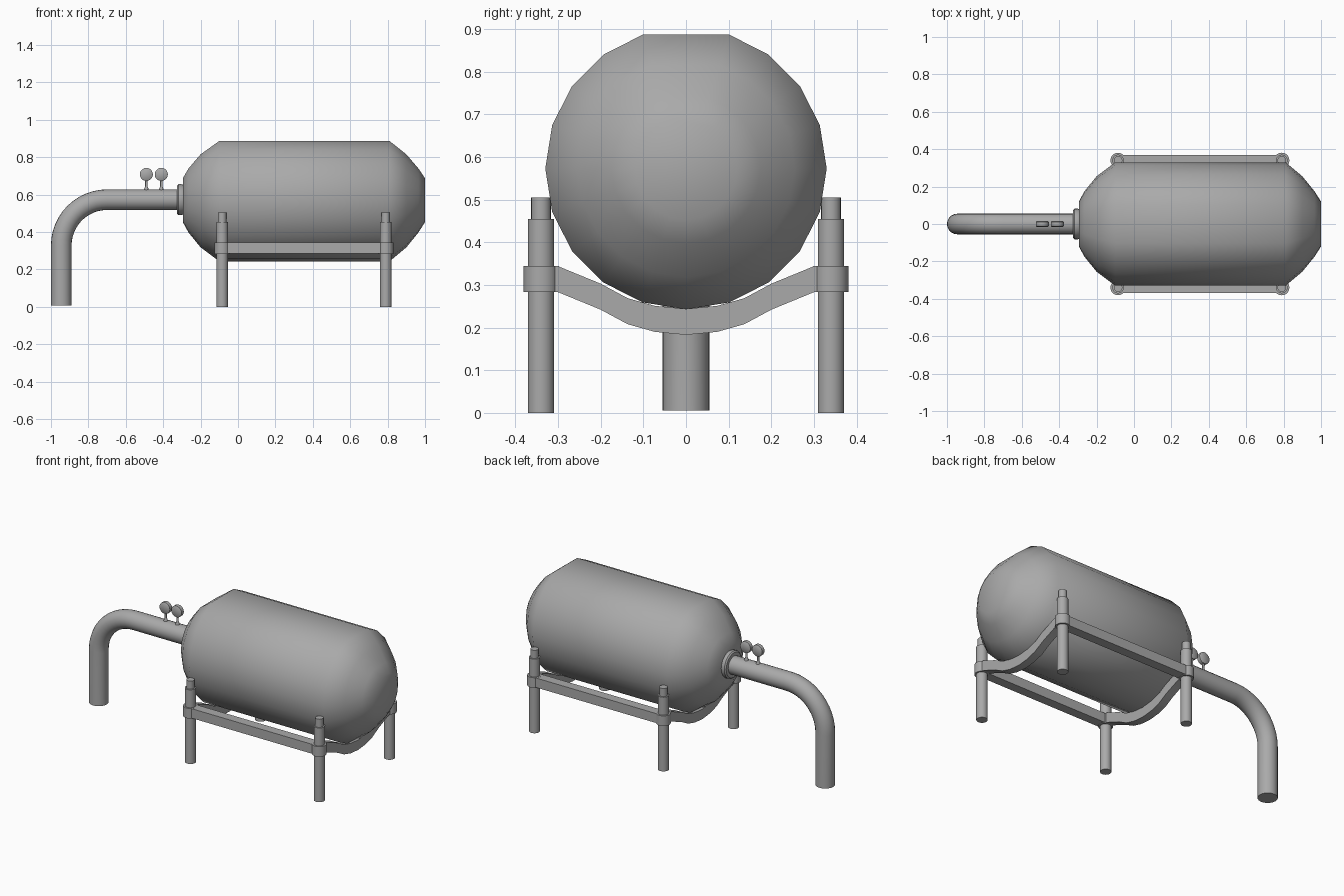
import bpy, bmesh, math
from mathutils import Matrix, Vector

cube = bpy.data.objects.get("Cube")
if cube:
    bpy.data.objects.remove(cube, do_unlink=True)

GREY = (0.4, 0.4, 0.4, 1)
steel = bpy.data.materials.new("grey steel")
steel.use_nodes = True
steel.diffuse_color = GREY
steel.node_tree.nodes["Principled BSDF"].inputs["Base Color"].default_value = GREY

AXIS_Z = 0.573
X_AXIS, Y_AXIS, Z_AXIS = Vector((1, 0, 0)), Vector((0, 1, 0)), Vector((0, 0, 1))


def finish(name, bm, angle=40):
    bmesh.ops.recalc_face_normals(bm, faces=bm.faces)
    mesh = bpy.data.meshes.new(name)
    bm.to_mesh(mesh)
    bm.free()
    mesh.materials.append(steel)
    obj = bpy.data.objects.new(name, mesh)
    bpy.context.collection.objects.link(obj)
    bpy.ops.object.select_all(action='DESELECT')
    obj.select_set(True)
    bpy.context.view_layer.objects.active = obj
    bpy.ops.object.shade_smooth_by_angle(angle=math.radians(angle))
    return obj


def tube(name, rings, sides=20, skip=(), angle=40):
    """Skin rings of (centre, direction, radius); both ends are capped."""
    bm = bmesh.new()
    loops = []
    for centre, direction, radius in rings:
        d = Vector(direction).normalized()
        u = X_AXIS if abs(d.y) > 0.9 else Y_AXIS
        v = d.cross(u)
        loops.append([bm.verts.new(Vector(centre) + radius * (
            u * math.sin(math.tau * i / sides) + v * math.cos(math.tau * i / sides)))
            for i in range(sides) if i not in skip])
    n = len(loops[0])
    for a, b in zip(loops, loops[1:]):
        for i in range(n):
            j = (i + 1) % n
            bm.faces.new((a[i], a[j], b[j], b[i]))
    bm.faces.new(loops[0])
    bm.faces.new(loops[-1])
    return finish(name, bm, angle)


def lathe(name, origin, axis, profile, **kw):
    """Turn (distance along axis, radius) pairs."""
    return tube(name, [(Vector(origin) + axis * t, axis, r) for t, r in profile], **kw)


def box(name, centre, size):
    bm = bmesh.new()
    bmesh.ops.create_cube(bm, size=1, matrix=Matrix.Translation(centre) @ Matrix.Diagonal((*size, 1)))
    return finish(name, bm, 30)


# Tank: a twenty-sided drum with a flattened top and rounded ends
lathe("tank", (0, 0, AXIS_Z), X_AXIS,
      [(-0.295, 0.12), (-0.265, 0.175), (-0.2, 0.255), (-0.1, 0.33),
       (0.81, 0.33), (0.9, 0.255), (0.965, 0.175), (1, 0.12)], skip=(0,), angle=45)

# Outlet flange
lathe("outlet_flange", (0, 0, AXIS_Z), X_AXIS,
      [(-0.325, 0.075), (-0.318, 0.083), (-0.302, 0.083), (-0.29, 0.078)])

# Outlet pipe: level run, quarter bend, then straight down
BEND = 0.245
path = [((-0.3, 0, AXIS_Z), (-1, 0, 0), 0.055)]
for i in range(13):
    a = math.pi / 2 * i / 12
    path.append(((-0.7 - BEND * math.sin(a), 0, AXIS_Z - BEND + BEND * math.cos(a)),
                 (-math.cos(a), 0, -math.sin(a)), 0.055))
path.append(((-0.945, 0, 0.006), (0, 0, -1), 0.055))
tube("outlet_pipe", path)

# Gauges on flared stems
for label, x in (("left", -0.41), ("right", -0.49)):
    lathe(label + "_gauge_stem", (x, 0, 0.615), Z_AXIS,
          [(0, 0.015), (0.015, 0.012), (0.03, 0.006), (0.07, 0.006)], sides=12)
    lathe(label + "_gauge_dial", (x, 0, 0.708), Y_AXIS,
          [(-0.015, 0.03), (-0.011, 0.035), (0.011, 0.035), (0.015, 0.03)])

# Stand: four stepped posts with collars
POST_X, POST_Y = (-0.085, 0.79), 0.34
for end, x in zip(("right", "left"), POST_X):
    for face, y in (("front", -POST_Y), ("back", POST_Y)):
        part = face + "_" + end
        lathe(part + "_post", (x, y, 0), Z_AXIS, [(0, 0.031), (0.455, 0.031)])
        lathe(part + "_post_tip", (x, y, 0), Z_AXIS, [(0.45, 0.023), (0.505, 0.023)])
        lathe(part + "_collar", (x, y, 0), Z_AXIS, [(0.283, 0.041), (0.345, 0.041)])

# Side rails joining the posts lengthwise
for face, y in (("front", -POST_Y), ("back", POST_Y)):
    box(face + "_rail", (sum(POST_X) / 2, y, 0.315), (POST_X[1] - POST_X[0], 0.058, 0.058))

# Sagging cradle straps under the tank
half = [(0, 0.183), (0.073, 0.19), (0.137, 0.208), (0.2, 0.242), (0.3, 0.283), (0.34, 0.283)]
sag = [(-y, z) for y, z in reversed(half[1:])] + half
for end, x in zip(("right", "left"), POST_X):
    bm = bmesh.new()
    sections = [[bm.verts.new((x + dx, y, z + dz))
                 for dx, dz in ((-0.025, 0), (0.025, 0), (0.025, 0.061), (-0.025, 0.061))]
                for y, z in sag]
    for a, b in zip(sections, sections[1:]):
        for i in range(4):
            j = (i + 1) % 4
            bm.faces.new((a[i], a[j], b[j], b[i]))
    bm.faces.new(sections[0])
    bm.faces.new(sections[-1])
    finish(end + "_cradle_strap", bm, 15)
